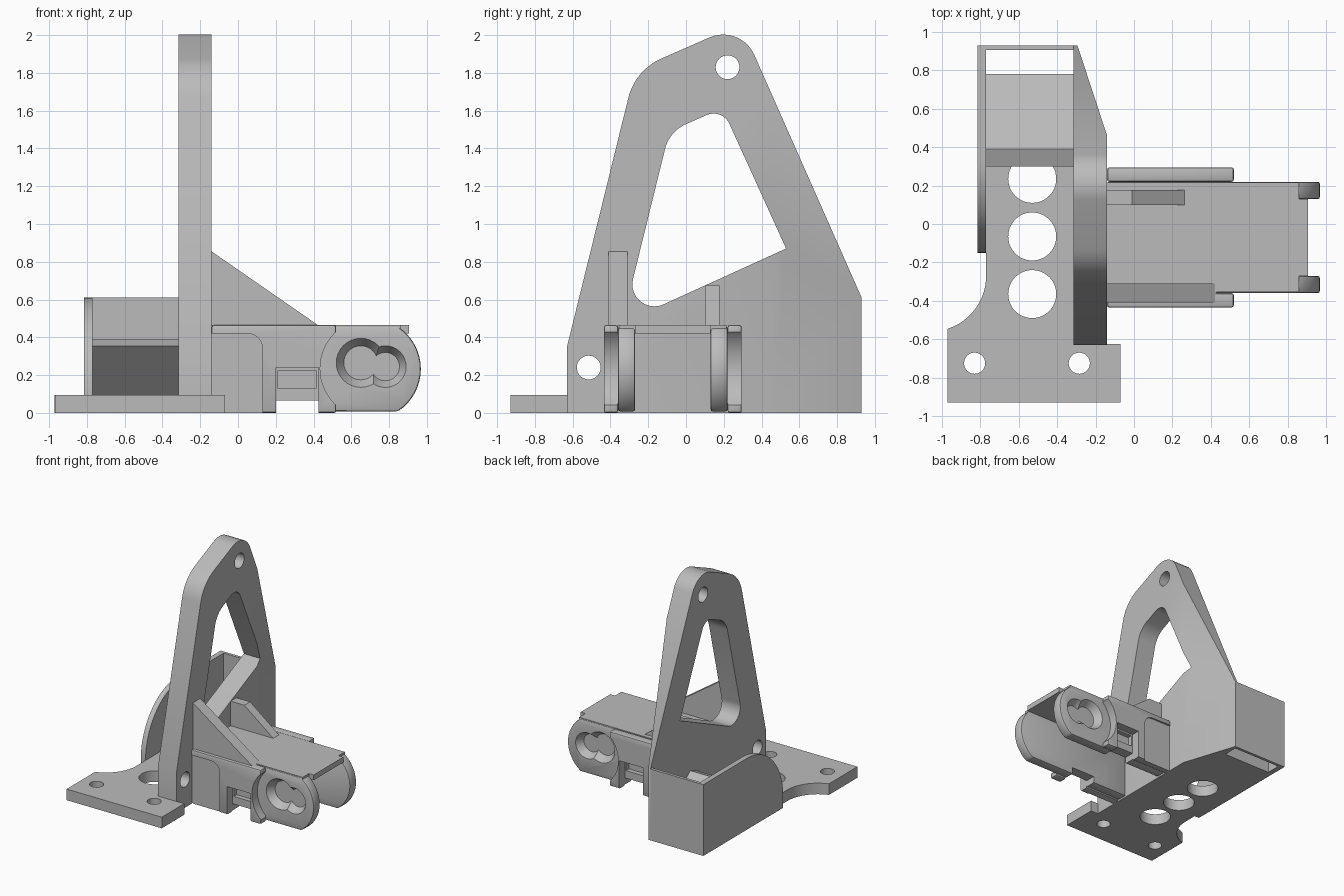
import bpy, bmesh, math
from mathutils import Vector, Matrix

cube = bpy.data.objects.get("Cube")
if cube:
    bpy.data.objects.remove(cube, do_unlink=True)

grey = bpy.data.materials.new("plain_grey")
grey.use_nodes = True
grey.diffuse_color = (0.5, 0.5, 0.5, 1)
grey.node_tree.nodes["Principled BSDF"].inputs["Base Color"].default_value = (0.5, 0.5, 0.5, 1)

MAP = {"x": lambda a, b, t: (t, a, b),
       "y": lambda a, b, t: (a, t, b),
       "z": lambda a, b, t: (a, b, t)}


def add(name, bm):
    bmesh.ops.recalc_face_normals(bm, faces=bm.faces)
    mesh = bpy.data.meshes.new(name)
    bm.to_mesh(mesh)
    bm.free()
    mesh.materials.append(grey)
    ob = bpy.data.objects.new(name, mesh)
    bpy.context.collection.objects.link(ob)
    return ob


def prism(name, pts, axis, lo, hi):
    """Extrude a flat outline along an axis."""
    bm = bmesh.new()
    face = bm.faces.new([bm.verts.new(MAP[axis](a, b, lo)) for a, b in pts])
    out = bmesh.ops.extrude_face_region(bm, geom=[face])
    move = Vector(MAP[axis](0, 0, hi - lo))
    bmesh.ops.translate(bm, vec=move, verts=[v for v in out["geom"] if isinstance(v, bmesh.types.BMVert)])
    return add(name, bm)


def box(name, x0, x1, y0, y1, z0, z1):
    return prism(name, [(x0, y0), (x1, y0), (x1, y1), (x0, y1)], "z", z0, z1)


def circle(a, b, r, n=48):
    return [(a + r * math.cos(math.tau * i / n), b + r * math.sin(math.tau * i / n)) for i in range(n)]


def rounded(corners, n=10):
    """Outline from (a, b, d): each corner becomes an arc starting d away from it."""
    pts = []
    for i, (a, b, d) in enumerate(corners):
        c = Vector((a, b))
        if not d:
            pts.append(c)
            continue
        u = (Vector(corners[i - 1][:2]) - c).normalized()
        v = (Vector(corners[(i + 1) % len(corners)][:2]) - c).normalized()
        w = math.sin(u.angle(v) / 2)
        for k in range(n + 1):
            t = k / n
            f, g, h = (1 - t) ** 2, 2 * w * t * (1 - t), t * t
            pts.append(((c + u * d) * f + c * g + (c + v * d) * h) / (f + g + h))
    return pts


def apply(ob, mod):
    bpy.context.view_layer.objects.active = ob
    bpy.ops.object.modifier_apply(modifier=mod.name)


def cut(ob, *cutters):
    for c in cutters:
        mod = ob.modifiers.new("cut", "BOOLEAN")
        mod.operation, mod.solver, mod.object = "DIFFERENCE", "EXACT", c
        apply(ob, mod)
        bpy.data.objects.remove(c, do_unlink=True)


def bevel(ob, width):
    mod = ob.modifiers.new("bevel", "BEVEL")
    mod.width, mod.segments, mod.limit_method = width, 2, "ANGLE"
    apply(ob, mod)


# Base plate with scooped side, mounting holes and lightening holes
scoop = [(-1.06 + 0.29 * math.cos(math.radians(-6 * i)),
          -0.27 + 0.29 * math.sin(math.radians(-6 * i))) for i in range(13)]
plate = prism("base_plate", [(-0.97, -0.93), (-0.07, -0.93), (-0.07, -0.625), (-0.315, -0.625),
                             (-0.315, 0.78), (-0.77, 0.78)] + scoop, "z", 0, 0.095)
for x, y, r in [(-0.53, 0.235, 0.125), (-0.53, -0.065, 0.125), (-0.53, -0.365, 0.125),
                (-0.83, -0.725, 0.055), (-0.285, -0.725, 0.055)]:
    cut(plate, prism("cutter", circle(x, y, r), "z", -0.1, 0.2))

# Tall frame: rounded outline, window, two pin holes and a chamfered rear edge
frame = prism("tall_frame", rounded([(-0.63, 0, 0), (-0.63, 0.35, 0), (-0.269, 1.815, 0.15),
                                     (0.289, 2.06, 0.18), (0.93, 0.61, 0), (0.93, 0, 0)]),
              "x", -0.315, -0.14)
window = rounded([(-0.338, 0.475, 0.24), (-0.088, 1.49, 0.095), (0.192, 1.613, 0.09), (0.53, 0.87, 0)])
cut(frame,
    prism("cutter", window, "x", -0.5, 0.1),
    prism("cutter", circle(0.22, 1.83, 0.063), "x", -0.5, 0.1),
    prism("cutter", circle(-0.515, 0.24, 0.063), "x", -0.5, 0.1),
    prism("cutter", [(-0.14, 0.46), (-0.311, 0.98), (0.1, 0.98), (0.1, 0.46)], "z", -0.1, 2.2))

# Rear pocket: curved side wall, back wall and slanted rest
wall = [(0.93, 0), (0.93, 0.61)]
wall += [(0.34 - 0.49 * math.sin(math.radians(6 * i)),
          0.095 + 0.515 * math.cos(math.radians(6 * i))) for i in range(16)]
prism("pocket_side_wall", wall + [(-0.15, 0)], "x", -0.815, -0.77)
box("pocket_back_wall", -0.77, -0.315, 0.905, 0.93, 0, 0.61)
prism("slanted_rest", [(0.30, 0.355), (0.39, 0.39), (0.78, 0.095), (0.56, 0.095)], "x", -0.77, -0.315)

# Arm top plates
MID = -0.07
box("arm_top", -0.14, 0.905, MID - 0.20, MID + 0.20, 0.42, 0.465)

# Arm sides, one set on each side of the arm's centre line
for tag, s in (("right", -1), ("left", 1)):
    def span(a, b):
        return sorted((MID + s * a, MID + s * b))

    # Outer wall with a notch, a shallow panel recess and a round end scoop
    outer = box("arm_outer_wall_" + tag, -0.14, 0.52, *span(0.29, 0.365), 0, 0.465)
    bevel(outer, 0.012)
    panel = rounded([(-0.3, -0.1, 0), (0.13, -0.1, 0), (0.13, 0.42, 0.08), (-0.3, 0.42, 0)])
    cut(outer,
        box("cutter", 0.2, 0.425, *span(0.2, 0.5), -0.1, 0.24),
        prism("cutter", circle(0.70, 0.235, 0.265, 64), "y", *span(0.2, 0.5)),
        prism("cutter", panel, "y", *span(0.35, 0.5)))

    # Inner wall running on into the rounded prong
    tip = []
    for i in range(17):
        a = math.radians(-57 + 114 * i / 16)
        tip.append((0.70 + 0.268 * math.cos(a), 0.2325 + 0.268 * math.sin(a)))
    inner = prism("arm_prong_" + tag, [(-0.14, 0.008), *tip, (-0.14, 0.457)], "y", *span(0.20, 0.29))
    bevel(inner, 0.012)
    cut(inner, box("cutter", 0.2, 0.425, *span(0.1, 0.5), -0.1, 0.065),
        box("cutter", 0.212, 0.413, *span(0.25, 0.5), 0.13, 0.225))

    # Blind two-lobed socket with tapered sides
    for x, z, big, small in [(0.65, 0.265, 0.135, 0.09), (0.78, 0.245, 0.115, 0.075)]:
        bm = bmesh.new()
        bmesh.ops.create_cone(bm, cap_ends=True, segments=32, radius1=small, radius2=big, depth=0.07)
        place = Matrix.Translation((x, MID + s * 0.263, z)) @ Matrix.Rotation(-s * math.pi / 2, 4, "X")
        bmesh.ops.transform(bm, matrix=place, verts=bm.verts)
        cut(inner, add("cutter", bm))

    # Top strip closing the step between wall and prong
    box("arm_top_edge_" + tag, -0.14, 0.86, *span(0.20, 0.285), 0.44, 0.465)

# Gussets bracing the arm against the frame
prism("tall_gusset", [(-0.14, 0.46), (0.43, 0.46), (-0.14, 0.855)], "y", -0.41, -0.31)
prism("short_gusset", [(-0.14, 0.46), (0.27, 0.46), (-0.01, 0.675), (-0.14, 0.675)], "y", 0.10, 0.178)

# Smooth the curved surfaces, keep the edges crisp
for ob in bpy.context.scene.objects:
    ob.select_set(ob.type == "MESH")
bpy.ops.object.shade_smooth_by_angle(angle=math.radians(25))
